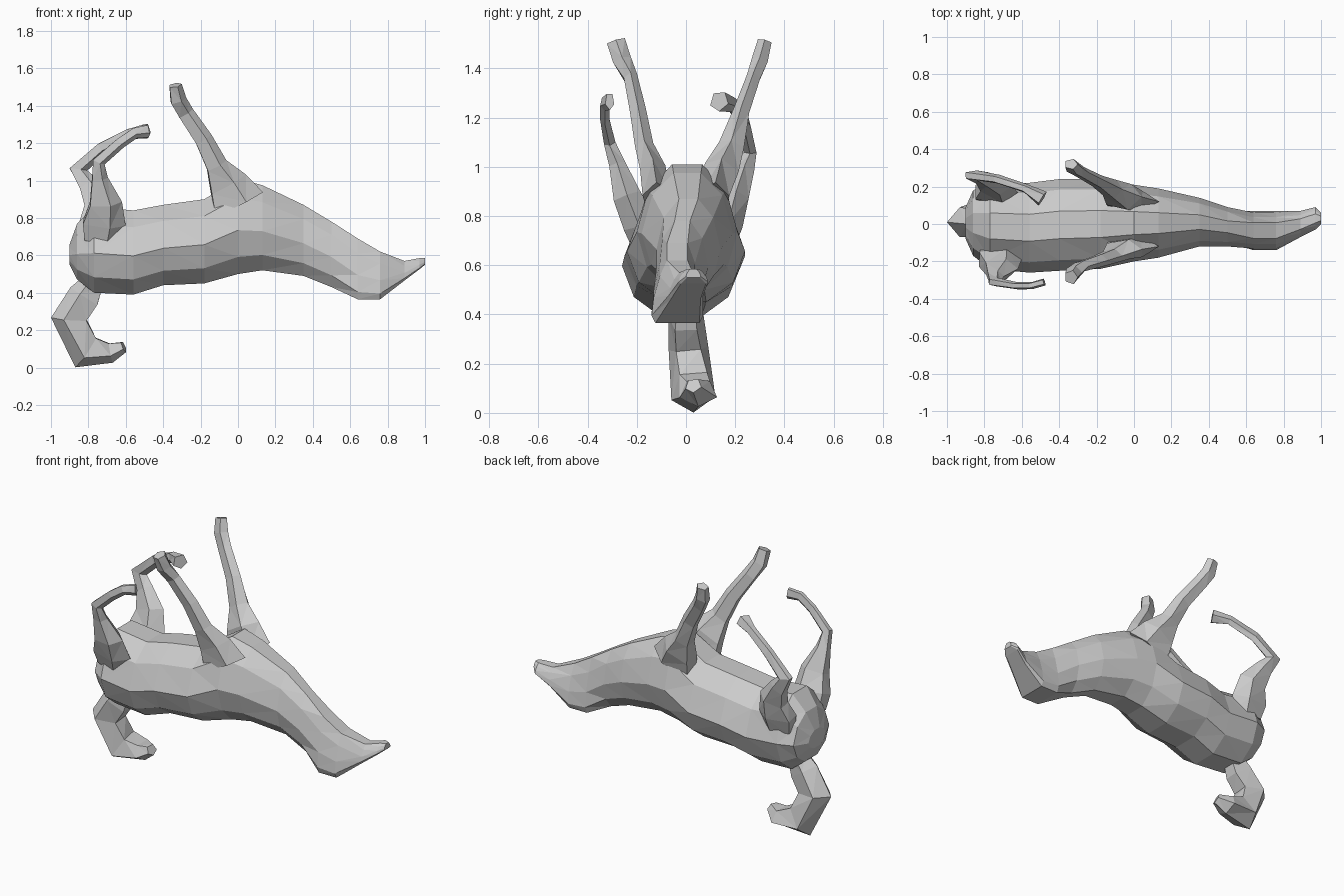
import bpy, bmesh
from mathutils import Vector


def loft(name, rings):
    """Skin a list of point rings into a closed, faceted, triangulated mesh."""
    bm = bmesh.new()
    loops = [[bm.verts.new(p) for p in ring] for ring in rings]
    n = len(loops[0])
    for a, b in zip(loops, loops[1:]):
        for i in range(n):
            j = (i + 1) % n
            bm.faces.new((a[i], a[j], b[j], b[i]))
    bm.faces.new(loops[0])
    bm.faces.new(loops[-1])
    bmesh.ops.recalc_face_normals(bm, faces=bm.faces)
    bmesh.ops.triangulate(bm, faces=bm.faces)
    me = bpy.data.meshes.new(name)
    bm.to_mesh(me)
    bm.free()
    ob = bpy.data.objects.new(name, me)
    bpy.context.collection.objects.link(ob)
    return ob


def limb(name, path):
    """Five-sided tube; each entry is x, y, z, in-plane radius, sideways radius."""
    pts = [Vector(p[:3]) for p in path]
    unit = [(1, 0), (0.31, 0.95), (-0.9, 0.59), (-0.9, -0.59), (0.31, -0.95)]
    rings = []
    for i, p in enumerate(path):
        before = (pts[i] - pts[max(i - 1, 0)]).normalized()
        after = (pts[min(i + 1, len(pts) - 1)] - pts[i]).normalized()
        t = (before + after).normalized()
        side = Vector((0, 1, 0))
        side = (side - t * side.dot(t)).normalized()
        out = side.cross(t)
        rings.append([pts[i] + out * c * p[3] + side * s * p[4] for c, s in unit])
    return loft(name, rings)


# Body, neck and head: x, underside z, upper z, y minimum, y maximum
body = [
    (-0.90, 0.55, 0.66, -0.08, 0.09),
    (-0.86, 0.47, 0.77, -0.17, 0.18),
    (-0.77, 0.40, 0.86, -0.24, 0.22),
    (-0.56, 0.39, 0.84, -0.26, 0.22),
    (-0.40, 0.44, 0.87, -0.25, 0.24),
    (-0.18, 0.45, 0.90, -0.24, 0.24),
    (0.00, 0.50, 1.01, -0.20, 0.21),
    (0.13, 0.52, 0.975, -0.18, 0.19),
    (0.35, 0.49, 0.87, -0.12, 0.14),
    (0.50, 0.43, 0.78, -0.12, 0.09),
    (0.64, 0.365, 0.69, -0.14, 0.07),
    (0.76, 0.365, 0.62, -0.14, 0.07),
    (0.89, 0.465, 0.57, -0.07, 0.07),
    (0.97, 0.525, 0.585, -0.03, 0.09),
    (1.00, 0.55, 0.585, 0.00, 0.06),
]
trunk = [(0.34, 0), (0.8, 0.18), (1, 0.46), (0.77, 0.8), (0.3, 1)]
head = [(0.85, 0), (1, 0.12), (0.92, 0.4), (0.68, 0.75), (0.4, 1)]
rings = []
for x, lo, hi, y0, y1 in body:
    mid, half, h = (y0 + y1) / 2, (y1 - y0) / 2, hi - lo
    section = head if x > 0.6 else trunk
    ring = [(x, mid + half * w, lo + h * f) for w, f in section]
    ring += [(x, mid - half * w, lo + h * f) for w, f in reversed(section)]
    rings.append(ring)
loft("body_neck_head", rings)

# Curled tail
limb("tail", [
    (-0.77, 0.00, 0.46, 0.06, 0.06),
    (-0.82, 0.00, 0.38, 0.09, 0.075),
    (-0.90, 0.01, 0.26, 0.10, 0.085),
    (-0.815, 0.03, 0.085, 0.10, 0.095),
    (-0.68, 0.05, 0.08, 0.055, 0.08),
    (-0.61, 0.03, 0.11, 0.03, 0.035),
])

# Hind legs, the thighs growing out of the rump
limb("hind_leg_near", [
    (-0.73, -0.16, 0.68, 0.10, 0.06),
    (-0.72, -0.19, 0.77, 0.12, 0.07),
    (-0.71, -0.24, 0.88, 0.09, 0.06),
    (-0.74, -0.28, 1.01, 0.045, 0.035),
    (-0.745, -0.31, 1.10, 0.035, 0.025),
    (-0.63, -0.33, 1.20, 0.03, 0.02),
    (-0.55, -0.33, 1.255, 0.03, 0.02),
    (-0.48, -0.31, 1.265, 0.035, 0.02),
])
limb("hind_leg_far", [
    (-0.74, 0.15, 0.68, 0.10, 0.05),
    (-0.74, 0.17, 0.77, 0.12, 0.065),
    (-0.74, 0.205, 0.88, 0.09, 0.055),
    (-0.80, 0.24, 0.98, 0.055, 0.04),
    (-0.855, 0.26, 1.06, 0.05, 0.028),
    (-0.73, 0.24, 1.17, 0.035, 0.025),
    (-0.58, 0.19, 1.25, 0.03, 0.025),
    (-0.49, 0.135, 1.265, 0.04, 0.045),
])

# Front legs: both share x, z and in-plane radius; y and sideways radius differ
stations = [
    (0.00, 0.87, 0.15), (-0.055, 0.98, 0.11), (-0.115, 1.08, 0.06),
    (-0.185, 1.22, 0.05), (-0.28, 1.36, 0.045),
    (-0.32, 1.43, 0.045), (-0.335, 1.51, 0.035),
]
sides = {
    "front_leg_near": [(-0.12, 0.06), (-0.135, 0.055), (-0.17, 0.04), (-0.195, 0.035),
                       (-0.225, 0.03), (-0.26, 0.04), (-0.285, 0.04)],
    "front_leg_far": [(0.12, 0.06), (0.145, 0.075), (0.185, 0.055), (0.225, 0.035),
                      (0.275, 0.03), (0.30, 0.035), (0.32, 0.03)],
}
for name, side in sides.items():
    limb(name, [(x, y, z, a, b) for (x, z, a), (y, b) in zip(stations, side)])
